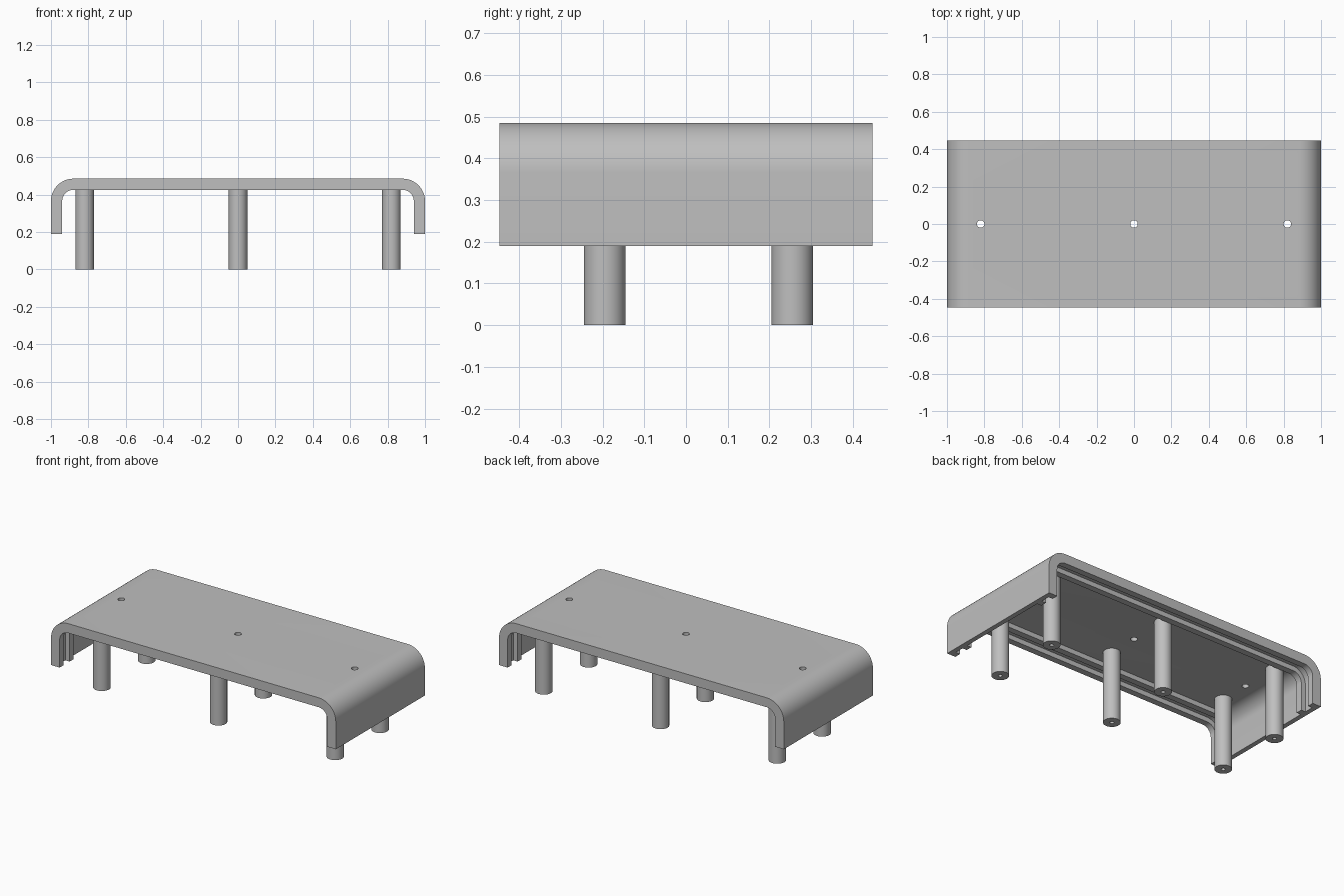
import bpy
import bmesh
import math
from mathutils import Matrix

cube = bpy.data.objects.get("Cube")
if cube:
    bpy.data.objects.remove(cube, do_unlink=True)

HALF_Y, BOTTOM, TOP = 0.447, 0.19, 0.485
RADIUS, THICK, THIN = 0.12, 0.06, 0.03
POST_X = (-0.82, 0, 0.82)

grey = bpy.data.materials.new("light grey plastic")
grey.use_nodes = True
colour = (0.52, 0.52, 0.52, 1)
grey.diffuse_color = colour
grey.node_tree.nodes["Principled BSDF"].inputs["Base Color"].default_value = colour


def make_object(name, bm):
    bmesh.ops.recalc_face_normals(bm, faces=bm.faces)
    mesh = bpy.data.meshes.new(name)
    bm.to_mesh(mesh)
    bm.free()
    mesh.materials.append(grey)
    obj = bpy.data.objects.new(name, mesh)
    bpy.context.collection.objects.link(obj)
    return obj


def activate(obj):
    bpy.ops.object.select_all(action='DESELECT')
    obj.select_set(True)
    bpy.context.view_layer.objects.active = obj


def arch(inset, steps=12):
    """Arch path in x and z, moved inwards from the outer surface."""
    cx, cz, r = 1 - RADIUS, TOP - RADIUS, RADIUS - inset
    half = [(1 - inset, BOTTOM)]
    for i in range(steps + 1):
        a = math.pi / 2 * i / steps
        half.append((cx + r * math.cos(a), cz + r * math.sin(a)))
    return half + [(-x, z) for x, z in reversed(half)]


def strip(bm, a, b):
    for i in range(len(a) - 1):
        bm.faces.new((a[i], a[i + 1], b[i + 1], b[i]))


# Cover: arched shell with a lip, a groove and a ridge inside each open end
bm = bmesh.new()


def ring(y, inset):
    return [bm.verts.new((x, y, z)) for x, z in arch(inset)]


lip, groove, ridge = 0.04, 0.10, 0.14
end = [(0, THICK), (lip, THICK), (lip, THIN),
       (groove, THIN), (groove, THICK), (ridge, THICK), (ridge, THIN)]
stations = [(d - HALF_Y, t) for d, t in end]
stations += [(-y, t) for y, t in reversed(stations)]
inner = [ring(y, t) for y, t in stations]
front, back = ring(-HALF_Y, 0), ring(HALF_Y, 0)
strip(bm, front, back)
strip(bm, front, inner[0])
strip(bm, back, inner[-1])
for a, b in zip(inner, inner[1:]):
    strip(bm, a, b)
for k in (0, -1):
    bm.faces.new([front[k]] + [r[k] for r in inner] + [back[k]])
cover = make_object("cover", bm)

# Three holes through the top
bm = bmesh.new()
for x in POST_X:
    bmesh.ops.create_cone(bm, cap_ends=True, segments=32, radius1=0.02, radius2=0.02,
                          depth=0.3, matrix=Matrix.Translation((x, 0, TOP)))
cutter = make_object("hole_cutter", bm)
cutter.hide_render = True
activate(cover)
cut = cover.modifiers.new("holes", 'BOOLEAN')
cut.operation = 'DIFFERENCE'
cut.solver = 'EXACT'
cut.object = cutter
bpy.ops.object.modifier_apply(modifier=cut.name)
bpy.data.objects.remove(cutter, do_unlink=True)
bpy.ops.object.shade_smooth_by_angle(angle=math.radians(30))


# Posts: turned cylinders with a blind screw hole in the foot
def post(name, x, y):
    profile = [(0, 0.2), (0.012, 0.2), (0.012, 0), (0.05, 0), (0.05, 0.465), (0, 0.465)]
    bm = bmesh.new()
    verts = [bm.verts.new((r, 0, z)) for r, z in profile]
    edges = [bm.edges.new(pair) for pair in zip(verts, verts[1:])]
    bmesh.ops.spin(bm, geom=verts + edges, cent=(0, 0, 0), axis=(0, 0, 1),
                   angle=math.tau, steps=40)
    bmesh.ops.remove_doubles(bm, verts=bm.verts, dist=0.0001)
    obj = make_object(name, bm)
    obj.location = (x, y, 0)
    activate(obj)
    bpy.ops.object.shade_smooth_by_angle(angle=math.radians(30))


for row, y in (("front", -0.195), ("back", 0.255)):
    for side, x in zip(("right", "middle", "left"), POST_X):
        post(f"{row}_{side}_post", x, y)
